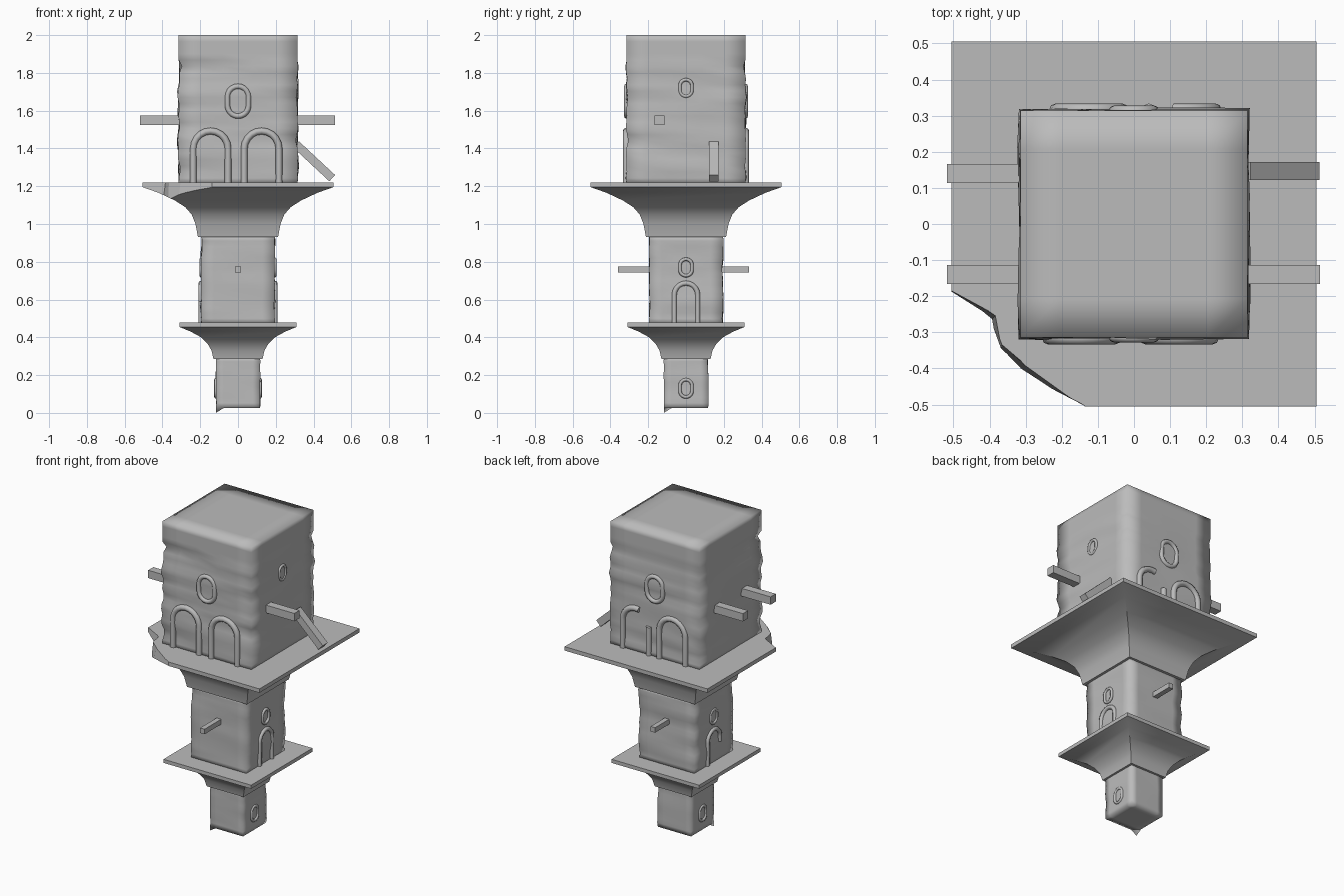
import bpy, bmesh, math
from mathutils import Vector, Matrix, noise

if "Cube" in bpy.data.objects:
    bpy.data.objects.remove(bpy.data.objects["Cube"])

stone = bpy.data.materials.new("grey stone")
stone.use_nodes = True
GREY = (0.5, 0.5, 0.5, 1)
stone.diffuse_color = GREY
stone.node_tree.nodes["Principled BSDF"].inputs["Base Color"].default_value = GREY


def finish(name, bm, smooth=None):
    bmesh.ops.recalc_face_normals(bm, faces=bm.faces)
    mesh = bpy.data.meshes.new(name)
    bm.to_mesh(mesh)
    bm.free()
    mesh.materials.append(stone)
    ob = bpy.data.objects.new(name, mesh)
    bpy.context.collection.objects.link(ob)
    if smooth:
        bpy.ops.object.select_all(action='DESELECT')
        ob.select_set(True)
        bpy.context.view_layer.objects.active = ob
        bpy.ops.object.shade_smooth_by_angle(angle=math.radians(smooth))
    return ob


def box(name, size, matrix):
    bm = bmesh.new()
    bmesh.ops.create_cube(bm, size=1, matrix=matrix @ Matrix.Diagonal((*size, 1)))
    return finish(name, bm)


# Worn block: a cube sliced into bands, its walls pushed in and out
def worn_block(name, half, z0, z1, seed, calm_top, bands, broken_base=False):
    bm = bmesh.new()
    mid, tall = (z0 + z1) / 2, z1 - z0
    bmesh.ops.create_cube(bm, size=1, matrix=Matrix.Translation((0, 0, mid))
                          @ Matrix.Diagonal((2 * half, 2 * half, tall, 1)))
    cuts = [(Vector((0, 0, z0 + tall * i / bands)), Vector((0, 0, 1))) for i in range(1, bands)]
    for axis in (Vector((1, 0, 0)), Vector((0, 1, 0))):
        cuts += [(axis * half * k, axis) for k in (-0.66, -0.25, 0.25, 0.66)]
    for co, no in cuts:
        bmesh.ops.bisect_plane(bm, geom=bm.verts[:] + bm.edges[:] + bm.faces[:],
                               plane_co=co, plane_no=no)
    for v in bm.verts:
        x, y, z = v.co
        if z0 + 0.01 < z < calm_top:
            wave = noise.noise(Vector((x * 3, y * 3, z * 13 + seed)))
            push = 1 + 0.045 * wave
            if x < 0 and y < 0:      # chipped front corner
                push -= 0.05 * math.exp(-((z - calm_top) / 0.03) ** 2)
            v.co.x *= push
            v.co.y *= push
        elif broken_base and z < z0 + 0.01 and x < -half * 0.9 and y < -half * 0.9:
            v.co.z = 0
    ob = finish(name, bm)
    ob.data.polygons.foreach_set("use_smooth", [True] * len(ob.data.polygons))
    return ob


worn_block("base_block", 0.117, 0.025, 0.30, 2.3, 0.29, 10, True)
worn_block("middle_block", 0.195, 0.47, 0.94, 5.1, 0.93, 16)
worn_block("top_block", 0.314, 1.21, 2.0, 8.7, 1.84, 24)


# Flared square platforms, each lofted from a profile of (half width, height)
def platform(name, profile):
    bm = bmesh.new()
    rings = [[bm.verts.new((sx * r, sy * r, z)) for sx, sy in
              ((-1, -1), (1, -1), (1, 1), (-1, 1))] for r, z in profile]
    for a, b in zip(rings, rings[1:]):
        for i in range(4):
            j = (i + 1) % 4
            bm.faces.new((a[i], a[j], b[j], b[i]))
    bm.faces.new(rings[0])
    bm.faces.new(rings[-1])
    return finish(name, bm, 35)


platform("lower_platform", [(0.13, 0.285), (0.14, 0.33), (0.16, 0.365), (0.195, 0.40),
                            (0.25, 0.43), (0.31, 0.455), (0.31, 0.478)])
upper = platform("upper_platform", [(0.212, 0.93), (0.225, 1.0), (0.245, 1.05), (0.28, 1.09),
                                    (0.335, 1.125), (0.42, 1.165), (0.505, 1.195), (0.505, 1.22)])

# Broken corner of the upper platform
bm = bmesh.new()
low = [(-0.7, -0.09), (-0.5, -0.2), (-0.4, -0.27), (-0.37, -0.35), (-0.32, -0.41), (-0.14, -0.505),
       (0.05, -0.7), (-0.7, -0.7)]
high = [(-0.7, -0.07), (-0.5, -0.185), (-0.38, -0.25), (-0.365, -0.33), (-0.3, -0.385),
        (-0.14, -0.5), (0.05, -0.7), (-0.7, -0.7)]
bottom = [bm.verts.new((x, y, 1.1)) for x, y in low]
top = [bm.verts.new((x, y, 1.25)) for x, y in high]
bm.faces.new(bottom)
bm.faces.new(top)
for i in range(len(low)):
    j = (i + 1) % len(low)
    bm.faces.new((bottom[i], bottom[j], top[j], top[i]))
cutter = finish("corner_cutter", bm)
cutter.hide_render = True
cutter.hide_set(True)
chip = upper.modifiers.new("broken_corner", 'BOOLEAN')
chip.operation = 'DIFFERENCE'
chip.solver = 'EXACT'
chip.object = cutter
bpy.context.view_layer.objects.active = upper
bpy.ops.object.modifier_apply(modifier=chip.name)
bpy.data.objects.remove(cutter)


# Rounded trim; paths are (sideways, height) on a wall turned about z
def trim(name, path, wall, turn, radius, closed=False):
    curve = bpy.data.curves.new(name, 'CURVE')
    curve.dimensions = '3D'
    curve.bevel_depth = radius
    curve.bevel_resolution = 2
    curve.use_fill_caps = True
    line = curve.splines.new('POLY')
    line.points.add(len(path) - 1)
    for p, (u, z) in zip(line.points, path):
        p.co = (u, -wall, z, 1)
    line.use_cyclic_u = closed
    ob = bpy.data.objects.new(name, curve)
    ob.rotation_euler.z = math.radians(turn)
    bpy.context.collection.objects.link(ob)
    curve.materials.append(stone)
    bpy.ops.object.select_all(action='DESELECT')
    ob.select_set(True)
    bpy.context.view_layer.objects.active = ob
    bpy.ops.object.convert(target='MESH')
    bpy.ops.object.shade_smooth_by_angle(angle=math.radians(50))


def arc(u, z, r, start, end, steps=10):
    angles = [math.radians(start + (end - start) * i / steps) for i in range(steps + 1)]
    return [(u + r * math.cos(a), z + r * math.sin(a)) for a in angles]


def arch(u, r, foot, spring):
    return [(u + r, foot)] + arc(u, spring, r, 0, 180) + [(u - r, foot)]


def window(z, r, straight):
    return arc(0, z + straight, r, 0, 180) + arc(0, z - straight, r, 180, 360)


FRONT, LEFT, BACK, RIGHT = 0, 90, 180, 270

# Top block trim
for side, turn in (("front", FRONT), ("back", BACK)):
    trim(side + "_window", window(1.65, 0.056, 0.023), 0.314, turn, 0.014, True)
    trim(side + "_arch_a", arch(0.125, 0.092, 1.215, 1.4), 0.316, turn, 0.018)
trim("front_arch_b", arch(-0.145, 0.092, 1.215, 1.4), 0.316, FRONT, 0.018)
trim("back_broken_arch", [(-0.225, 1.215)] + arc(-0.133, 1.4, 0.092, 180, 75), 0.316, BACK, 0.018)
trim("back_arch_stump", [(-0.041, 1.215), (-0.041, 1.4)], 0.316, BACK, 0.018)
trim("left_window", window(1.72, 0.032, 0.012), 0.312, LEFT, 0.009, True)

# Middle and base trim
for side, turn in (("left", LEFT), ("right", RIGHT)):
    trim(side + "_middle_window", window(0.77, 0.032, 0.012), 0.195, turn, 0.009, True)
    trim(side + "_base_window", window(0.13, 0.032, 0.014), 0.117, turn, 0.009, True)
trim("left_middle_arch", arch(0, 0.062, 0.475, 0.625), 0.196, LEFT, 0.013)
trim("right_broken_arch", [(-0.062, 0.475)] + arc(0, 0.625, 0.062, 180, 0) + [(0.062, 0.59)],
     0.196, RIGHT, 0.013)

# Beams through the blocks
box("long_beam", (1.033, 0.052, 0.05), Matrix.Translation((-0.002, -0.14, 1.55)))
box("short_beam", (0.3, 0.052, 0.05), Matrix.Translation((-0.368, 0.14, 1.55)))
box("middle_beam", (0.032, 0.695, 0.032), Matrix.Translation((0, -0.013, 0.76)))
box("fallen_beam", (0.262, 0.05, 0.045),
    Matrix.Translation((0.403, 0.147, 1.332)) @ Matrix.Rotation(math.radians(43), 4, 'Y'))
